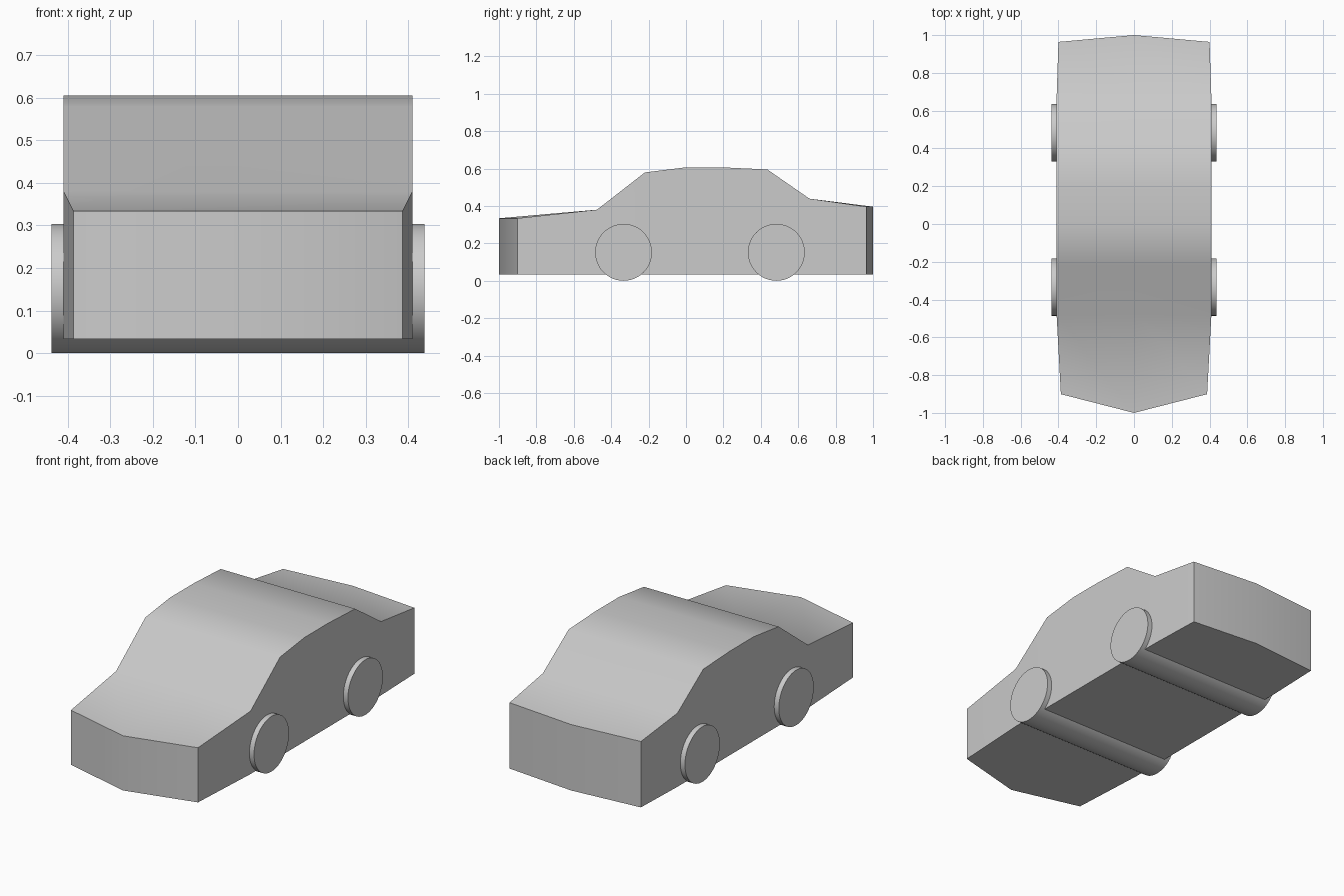
import bpy, bmesh, math

if "Cube" in bpy.data.objects:
    bpy.data.objects.remove(bpy.data.objects["Cube"])

FLOOR = 0.033
# Body stations from nose to tail: y at sides, y at centre, half width, top height
STATIONS = [
    (-0.901, -1.0, 0.387, 0.334),
    (-0.476, -0.476, 0.41, 0.38),
    (-0.22, -0.22, 0.41, 0.579),
    (-0.005, -0.005, 0.41, 0.606),
    (0.20, 0.20, 0.41, 0.606),
    (0.435, 0.435, 0.41, 0.595),
    (0.66, 0.66, 0.41, 0.439),
    (0.964, 1.0, 0.40, 0.396),
]


def smooth(obj, angle):
    bpy.ops.object.select_all(action='DESELECT')
    obj.select_set(True)
    bpy.context.view_layer.objects.active = obj
    bpy.ops.object.shade_smooth_by_angle(angle=math.radians(angle))


# Body: loft rings of six points (bottom left to right, top right to left)
bm = bmesh.new()
rings = []
for y_side, y_mid, w, top in STATIONS:
    ring = [(-w, y_side, FLOOR), (0, y_mid, FLOOR), (w, y_side, FLOOR),
            (w, y_side, top), (0, y_mid, top), (-w, y_side, top)]
    rings.append([bm.verts.new(p) for p in ring])
for a, b in zip(rings, rings[1:]):
    for i in range(6):
        j = (i + 1) % 6
        bm.faces.new((a[i], b[i], b[j], a[j]))
# Pointed nose and tail panels
for r in (rings[0], rings[-1]):
    bm.faces.new((r[0], r[1], r[4], r[5]))
    bm.faces.new((r[1], r[2], r[3], r[4]))
bmesh.ops.recalc_face_normals(bm, faces=bm.faces)
mesh = bpy.data.meshes.new("car_body")
bm.to_mesh(mesh)
bm.free()
body = bpy.data.objects.new("car_body", mesh)
bpy.context.collection.objects.link(body)
smooth(body, 42)

# Wheel pairs: full-width rollers passing under the body
for name, y in (("front_wheels", -0.334), ("rear_wheels", 0.483)):
    bpy.ops.mesh.primitive_cylinder_add(
        vertices=48, radius=0.152, depth=0.876,
        location=(0, y, 0.152), rotation=(0, math.pi / 2, 0))
    wheels = bpy.context.object
    wheels.name = name
    smooth(wheels, 40)
